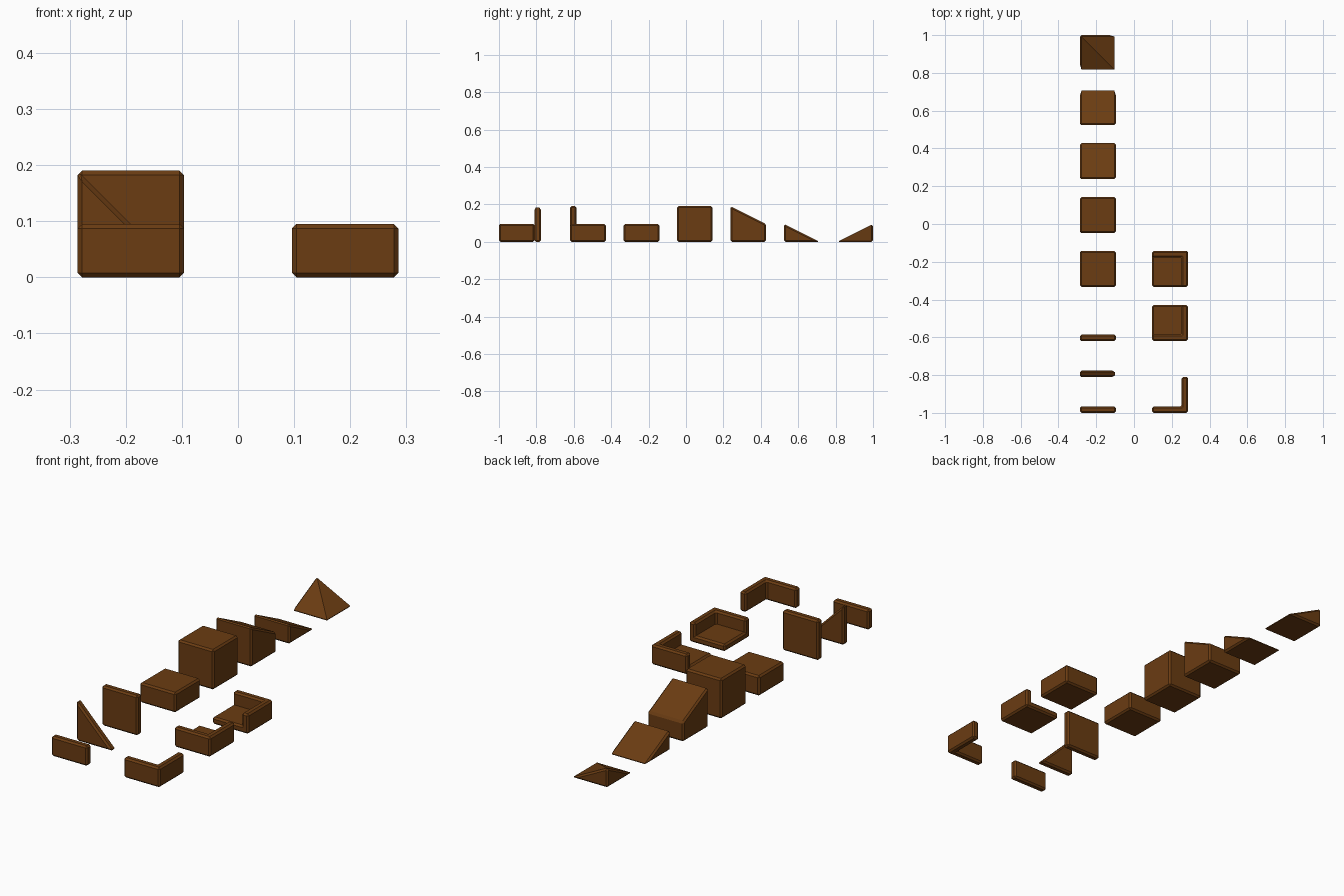
import bpy
import bmesh
from mathutils import Vector

default = bpy.data.objects.get("Cube")
if default:
    bpy.data.objects.remove(default, do_unlink=True)

U = 0.19            # size of one building unit
H = U / 2           # half unit
T = 0.034           # wall and floor thickness
LEFT, RIGHT = -0.286, 0.096   # low x edge of each column

brown = bpy.data.materials.new("brown wood")
brown.use_nodes = True
colour = (0.145, 0.045, 0.006, 1)
brown.diffuse_color = colour
brown.node_tree.nodes["Principled BSDF"].inputs["Base Color"].default_value = colour


def finish(name, bm, x, y):
    """Clean the mesh, place it and chamfer its edges."""
    bmesh.ops.dissolve_limit(bm, angle_limit=0.01, verts=bm.verts[:], edges=bm.edges[:])
    bmesh.ops.recalc_face_normals(bm, faces=bm.faces[:])
    mesh = bpy.data.meshes.new(name)
    bm.to_mesh(mesh)
    bm.free()
    mesh.materials.append(brown)
    obj = bpy.data.objects.new(name, mesh)
    obj.location = (x, y, 0)
    bpy.context.collection.objects.link(obj)
    bevel = obj.modifiers.new("chamfer", "BEVEL")
    bevel.width = 0.008
    bevel.segments = 1
    bevel.limit_method = 'ANGLE'
    bevel.angle_limit = 0.7


def prism(name, x, y, profile, axis, depth):
    """Extrude a 2D profile along x, y or z."""
    place = {"x": lambda a, b: (0, a, b),
             "y": lambda a, b: (a, 0, b),
             "z": lambda a, b: (a, b, 0)}[axis]
    bm = bmesh.new()
    face = bm.faces.new([bm.verts.new(place(a, b)) for a, b in profile])
    out = bmesh.ops.extrude_face_region(bm, geom=[face], use_keep_orig=True)
    verts = [g for g in out["geom"] if isinstance(g, bmesh.types.BMVert)]
    bmesh.ops.translate(bm, verts=verts, vec=Vector(place(0, 0)) + Vector(
        [depth if axis == a else 0 for a in "xyz"]))
    finish(name, bm, x, y)


def rect(w, h):
    return [(0, 0), (w, 0), (w, h), (0, h)]


def walled_floor(name, x, y, wall_at_back):
    """Thin floor with a wall on the right and one at the front or back."""
    bm = bmesh.new()
    bmesh.ops.create_cube(bm, size=1)
    for v in bm.verts:
        v.co = ((v.co.x + 0.5) * U, (v.co.y + 0.5) * U, (v.co.z + 0.5) * T)
    cut_y = U - T if wall_at_back else T
    for co, no in (((U - T, 0, 0), (1, 0, 0)), ((0, cut_y, 0), (0, 1, 0))):
        bmesh.ops.bisect_plane(bm, geom=bm.verts[:] + bm.edges[:] + bm.faces[:],
                               plane_co=co, plane_no=no)
    bm.normal_update()
    tops = []
    for f in bm.faces:
        c = f.calc_center_median()
        if f.normal.z > 0.9 and (c.x > U - T or (c.y > cut_y) == wall_at_back):
            tops.append(f)
    out = bmesh.ops.extrude_face_region(bm, geom=tops)
    verts = [g for g in out["geom"] if isinstance(g, bmesh.types.BMVert)]
    bmesh.ops.translate(bm, verts=verts, vec=(0, 0, H - T))
    finish(name, bm, x, y)


# Upright panels
prism("low_wall", LEFT, -1.0, rect(U, H), "y", T)
prism("triangle_wall", LEFT, -0.81, [(0, 0), (U, 0), (0, U)], "y", T)
prism("full_wall", LEFT, -0.62, rect(U, U), "y", T)

# Blocks and slopes
prism("half_block", LEFT, -0.333, rect(U, H), "x", U)
prism("full_block", LEFT, -0.048, rect(U, U), "x", U)
prism("upper_slope", LEFT, 0.238, [(0, 0), (U, 0), (U, H), (0, U)], "x", U)
prism("lower_slope", LEFT, 0.524, [(0, 0), (U, 0), (0, H)], "x", U)

# Corner slope, with its peak over the back corner
bm = bmesh.new()
base = [bm.verts.new((a, b, 0)) for a, b in rect(U, U)]
peak = bm.verts.new((0, U, H))
bm.faces.new(base)
for i in range(3):
    bm.faces.new((base[i], base[i + 1], peak))
bm.faces.new((base[3], base[0], peak))
finish("corner_slope", bm, LEFT, 0.81)

# Corner wall and the two floors with corner walls
prism("corner_wall", RIGHT, -1.0,
      [(0, 0), (U, 0), (U, U), (U - T, U), (U - T, T), (0, T)], "z", H)
walled_floor("front_corner_floor", RIGHT, -0.619, False)
walled_floor("back_corner_floor", RIGHT, -0.333, True)
